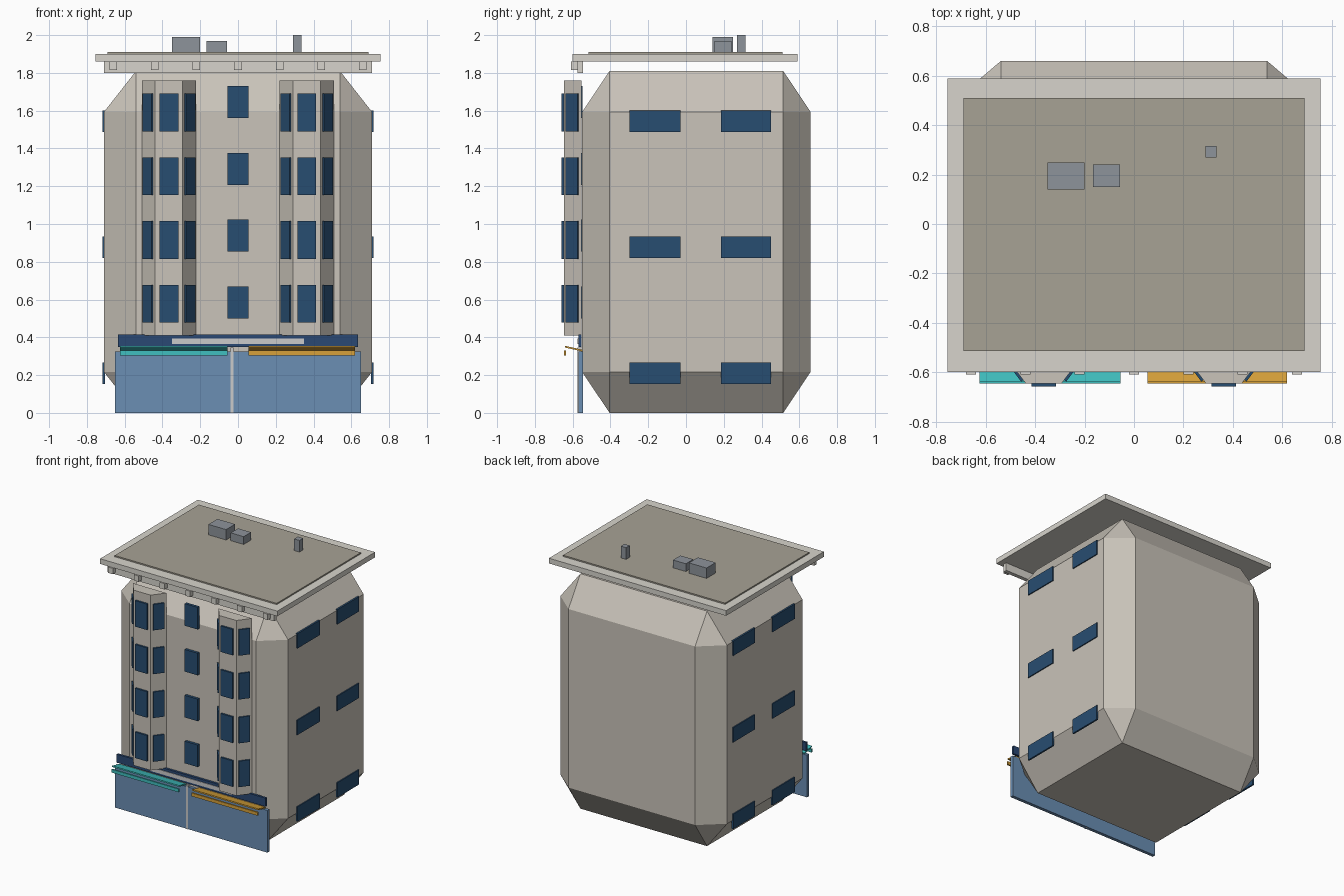
import bpy, bmesh, math
from mathutils import Matrix

if "Cube" in bpy.data.objects:
    bpy.data.objects.remove(bpy.data.objects["Cube"])


def mat(name, r, g, b):
    m = bpy.data.materials.new(name)
    m.diffuse_color = (*[(c / 255) ** 2.2 for c in (r, g, b)], 1)
    m.use_nodes = True
    m.node_tree.nodes["Principled BSDF"].inputs["Base Color"].default_value = m.diffuse_color
    return m


STONE = mat("stone", 200, 194, 184)
TRIM = mat("trim", 214, 211, 203)
DECK = mat("roof_deck", 166, 161, 148)
METAL = mat("metal", 140, 146, 153)
GLASS = mat("glass", 44, 78, 112)
SHOP = mat("shop_glass", 106, 141, 178)
NAVY = mat("navy", 46, 74, 115)
WHITE = mat("white", 225, 225, 225)
TEAL = mat("teal", 66, 190, 190)
AMBER = mat("amber", 214, 160, 60)


def finish(name, bm, material):
    bmesh.ops.recalc_face_normals(bm, faces=bm.faces)
    me = bpy.data.meshes.new(name)
    bm.to_mesh(me)
    bm.free()
    me.materials.append(material)
    ob = bpy.data.objects.new(name, me)
    bpy.context.collection.objects.link(ob)
    return ob


def centred(name, c, size, material, rot=None, bevel=0):
    bm = bmesh.new()
    bmesh.ops.create_cube(bm, size=1)
    if bevel:
        bmesh.ops.bevel(bm, geom=bm.edges[:], offset=bevel, segments=1, affect='EDGES')
    bm.transform(Matrix.Translation(c) @ (rot or Matrix()) @ Matrix.Diagonal((*size, 1)))
    return finish(name, bm, material)


def box(name, x, y, z, material, bevel=0):
    r = (x, y, z)
    return centred(name, [(a + b) / 2 for a, b in r], [b - a for a, b in r], material, None, bevel)


def prism(name, outline, z0, z1, material):
    bm = bmesh.new()
    f = bm.faces.new([bm.verts.new((x, y, z0)) for x, y in outline])
    e = bmesh.ops.extrude_face_region(bm, geom=[f], use_keep_orig=True)
    for v in e["geom"]:
        if isinstance(v, bmesh.types.BMVert):
            v.co.z = z1
    return finish(name, bm, material)


# main body: chamfered block
box("building_body", (-.71, .71), (-.55, .66), (0, 1.81), STONE, bevel=.12)

# roof slab, deck and cornice with dentils
box("roof_slab", (-.755, .755), (-.60, .59), (1.86, 1.90), TRIM)
box("roof_deck", (-.69, .69), (-.515, .51), (1.89, 1.91), DECK)
box("cornice", (-.71, .71), (-.575, -.545), (1.80, 1.86), TRIM)
for i in range(7):
    x = -.66 + .22 * i
    box("dentil", (x - .02, x + .02), (-.61, -.575), (1.815, 1.86), TRIM)

# rooftop equipment
box("large_air_unit", (-.35, -.20), (.14, .25), (1.905, 1.99), METAL)
box("small_air_unit", (-.167, -.057), (.15, .24), (1.905, 1.97), METAL)
box("vent_pipe", (.29, .335), (.27, .315), (1.905, 2.0), METAL)

# two bay columns with three windows per floor
slant = math.atan2(.092, .07)
for cx in (-.366, .364):
    prism("bay", [(cx - .143, -.553), (cx - .073, -.645), (cx + .073, -.645), (cx + .143, -.553)],
          .41, 1.76, STONE)
    for floor in range(4):
        z = .578 + .3375 * floor
        centred("bay_front_window", (cx, -.6515, z), (.10, .015, .20), GLASS)
        for s in (-1, 1):
            centred("bay_side_window", (cx + s * .11, -.602, z), (.08, .014, .20), GLASS,
                    Matrix.Rotation(s * slant, 4, 'Z'))

# centre windows
for floor in range(4):
    z = .585 + .3533 * floor
    box("centre_window", (-.055, .055), (-.57, -.548), (z - .085, z + .085), GLASS)

# side windows
for s in (-1, 1):
    for y in ((-.30, -.03), (.185, .45)):
        for z in (.211, .878, 1.545):
            box("side_window", sorted((s * .705, s * .718)), y, (z - .057, z + .057), GLASS)

# shop front and sign band
box("shop_front", (-.65, .65), (-.57, -.545), (0, .325), SHOP)
box("shop_divider", (-.04, -.025), (-.574, -.55), (0, .345), WHITE)
box("sign_band", (-.635, .635), (-.57, -.553), (.35, .415), NAVY)
box("sign_strip", (-.35, .35), (-.574, -.565), (.365, .395), WHITE)

# awnings: tilted sheet with hanging valance
for x0, x1, m in ((-.625, -.055, TEAL), (.055, .62, AMBER)):
    centred("awning", ((x0 + x1) / 2, -.594, .34), (x1 - x0, .094, .009), m,
            Matrix.Rotation(-math.atan2(.02, .09), 4, 'X'))
    box("awning_valance", (x0, x1), (-.646, -.634), (.305, .33), m)
